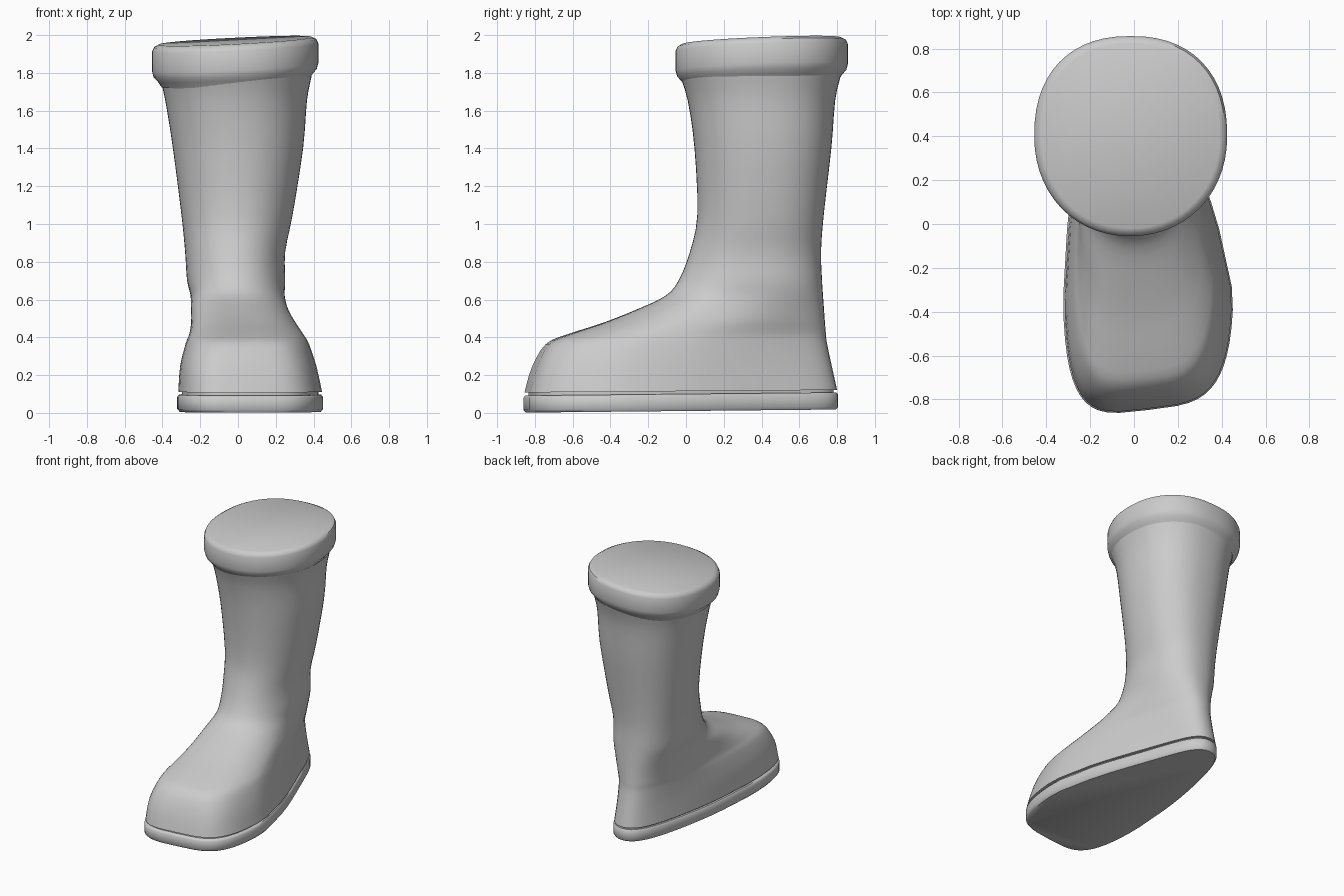
import bpy
import bmesh
import math

cube = bpy.data.objects.get("Cube")
if cube:
    bpy.data.objects.remove(cube, do_unlink=True)

SEGMENTS = 56
HEEL_POWER = 2.3

rubber = bpy.data.materials.new("grey rubber")
rubber.use_nodes = True
rubber.diffuse_color = (0.6, 0.6, 0.6, 1)
rubber.node_tree.nodes["Principled BSDF"].inputs["Base Color"].default_value = (0.6, 0.6, 0.6, 1)


def signed_power(value, exponent):
    return math.copysign(abs(value) ** exponent, value)


def ring(section, tilt=(0, 0, 0)):
    """Closed outline: rounded heel blending into a wider, blunter toe."""
    z, front, back, heel_l, heel_r, toe_l, toe_r, power = section
    tilt_x, tilt_y, pivot_y = tilt
    points = []
    for i in range(SEGMENTS):
        angle = math.tau * i / SEGMENTS
        p = power if math.cos(angle) > 0 else HEEL_POWER
        along = signed_power(math.cos(angle), 2 / p)
        across = signed_power(math.sin(angle), 2 / p)
        k = min(max((along + 0.9) / 1.4, 0), 1)
        k = k * k * (3 - 2 * k)
        left = heel_l + (toe_l - heel_l) * k
        right = heel_r + (toe_r - heel_r) * k
        x = (left + right) / 2 + across * (right - left) / 2
        y = (front + back) / 2 - along * (back - front) / 2
        # Toe slants back towards the outer side
        y += 0.06 * (power - 2) * x * max(along, 0)
        points.append((x, y, z + tilt_x * x + tilt_y * (y - pivot_y)))
    return points


def inset(section, amount, z):
    """Same outline pulled inwards and moved to another height."""
    _, front, back, heel_l, heel_r, toe_l, toe_r, power = section
    return (z, front + amount, back - amount, heel_l + amount,
            heel_r - amount, toe_l + amount, toe_r - amount, power)


def smooth_sections(sections, steps):
    """Catmull-Rom interpolation between the given sections."""
    result = []
    last = len(sections) - 1
    for i in range(last):
        quad = [sections[min(max(i + j, 0), last)] for j in (-1, 0, 1, 2)]
        for s in range(steps):
            t = s / steps
            result.append(tuple(
                b + t * ((c - a) + t * ((2 * a - 5 * b + 4 * c - d)
                                        + t * (3 * (b - c) + d - a))) / 2
                for a, b, c, d in zip(*quad)))
    return result + [sections[-1]]


def loft(name, sections, tilt=(0, 0, 0), sharp=40):
    bm = bmesh.new()
    loops = [[bm.verts.new(p) for p in ring(s, tilt)] for s in sections]
    for low, high in zip(loops, loops[1:]):
        for i in range(SEGMENTS):
            j = (i + 1) % SEGMENTS
            bm.faces.new((low[i], low[j], high[j], high[i]))
    bm.faces.new(loops[0])
    bm.faces.new(loops[-1])
    bmesh.ops.recalc_face_normals(bm, faces=bm.faces)
    mesh = bpy.data.meshes.new(name)
    bm.to_mesh(mesh)
    bm.free()
    mesh.materials.append(rubber)
    obj = bpy.data.objects.new(name, mesh)
    bpy.context.collection.objects.link(obj)
    bpy.ops.object.select_all(action='DESELECT')
    obj.select_set(True)
    bpy.context.view_layer.objects.active = obj
    bpy.ops.object.shade_smooth_by_angle(angle=math.radians(sharp))
    return obj


def round_section(z, front, back, left, right):
    """Leg section: the same width at heel and toe ends."""
    return (z, front, back, left, right, left, right, 2.1)


# Height, front, back, heel left/right, toe left/right, toe bluntness
foot = [
    (0.115, -0.85, 0.80, -0.25, 0.22, -0.32, 0.45, 4),
    (0.25, -0.81, 0.77, -0.24, 0.21, -0.31, 0.42, 4),
    (0.37, -0.74, 0.745, -0.24, 0.21, -0.28, 0.38, 3.7),
    (0.42, -0.63, 0.74, -0.24, 0.21, -0.26, 0.35, 3.5),
    (0.48, -0.44, 0.735, -0.24, 0.22, -0.25, 0.31, 3.2),
    (0.55, -0.26, 0.73, -0.245, 0.23, -0.25, 0.27, 2.8),
    (0.62, -0.11, 0.725, -0.255, 0.24, -0.25, 0.25, 2.4),
]
leg = [
    round_section(0.70, -0.04, 0.72, -0.27, 0.25),
    round_section(0.85, 0.02, 0.715, -0.28, 0.25),
    round_section(1.05, 0.06, 0.73, -0.30, 0.29),
    round_section(1.4, 0.045, 0.77, -0.345, 0.345),
    round_section(1.65, 0.01, 0.79, -0.385, 0.365),
    round_section(1.78, -0.03, 0.82, -0.415, 0.39),
]
loft("boot_upper", smooth_sections(foot + leg, 3), (0, 0.008, 0))

# Sole slab with slightly eased edges, and the recessed groove above it
base = foot[0]
sole_tilt = (0, 0.01, 0)
loft("sole", [inset(base, a, z) for a, z in
              ((0.006, 0.01), (-0.006, 0.025), (-0.006, 0.088), (0.004, 0.1))],
     sole_tilt, 50)
loft("sole_groove", [inset(base, 0.02, z) for z in (0.09, 0.13)], sole_tilt)

# Thick rolled cuff closing the top of the leg
rim = round_section(1.9, -0.055, 0.857, -0.455, 0.425)
loft("cuff", [inset(rim, a, z) for a, z in
              ((0.05, 1.745), (0.03, 1.775), (0.008, 1.8), (0, 1.83),
               (0, 1.935), (0.01, 1.957), (0.035, 1.97))],
     (0.05, 0.04, 0.4))
